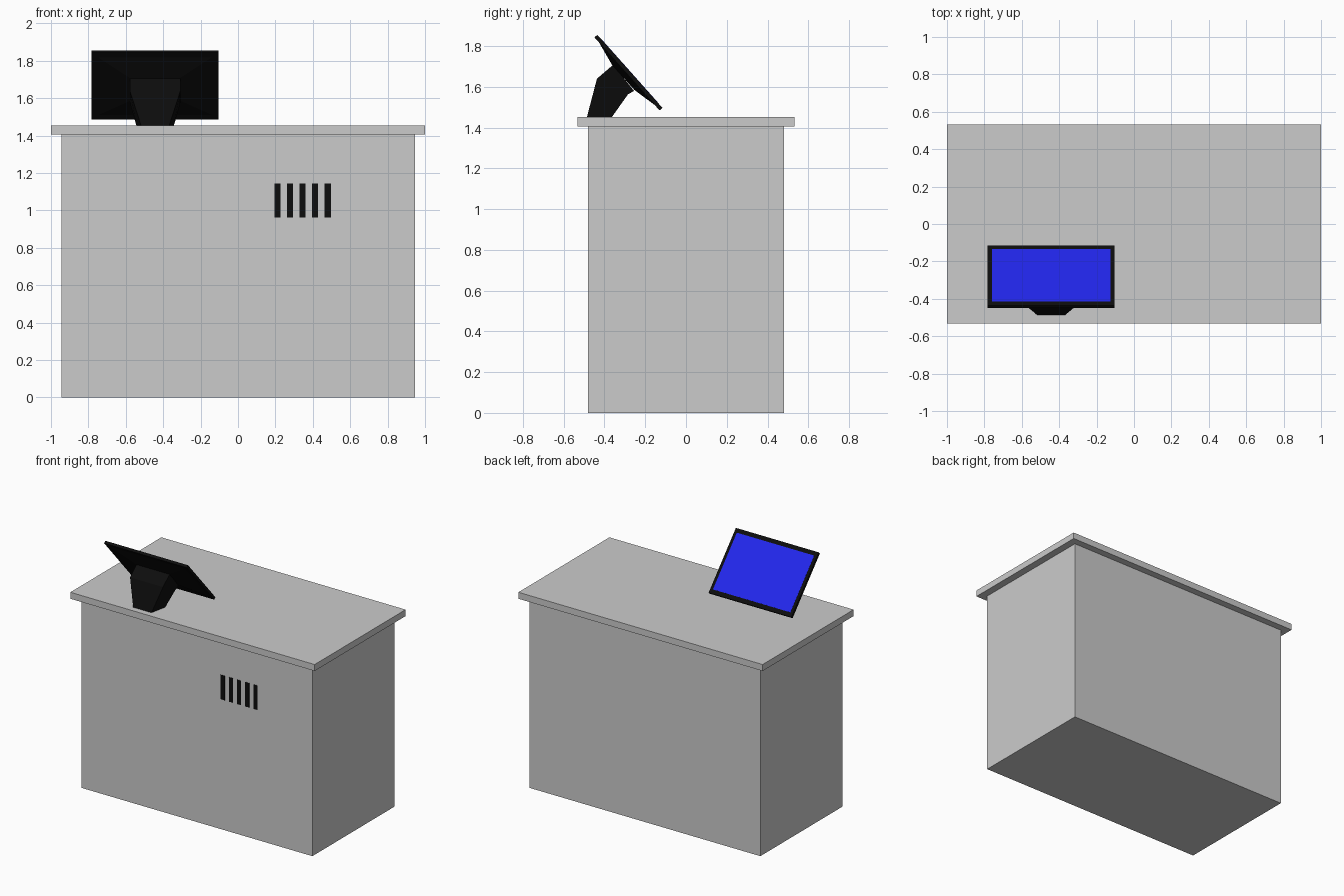
import bpy, bmesh, math
from mathutils import Matrix

if "Cube" in bpy.data.objects:
    bpy.data.objects.remove(bpy.data.objects["Cube"])


def material(name, color):
    m = bpy.data.materials.new(name)
    m.diffuse_color = (*color, 1)
    m.use_nodes = True
    m.node_tree.nodes["Principled BSDF"].inputs["Base Color"].default_value = m.diffuse_color
    return m


BLACK = material("black", (0.004, 0.004, 0.004))
BLUE = material("screen_blue", (0.016, 0.02, 0.85))


def finish(name, bm, mat=None, matrix=None):
    bmesh.ops.recalc_face_normals(bm, faces=bm.faces)
    mesh = bpy.data.meshes.new(name)
    bm.to_mesh(mesh)
    bm.free()
    ob = bpy.data.objects.new(name, mesh)
    bpy.context.collection.objects.link(ob)
    if mat:
        mesh.materials.append(mat)
    if matrix:
        ob.matrix_world = matrix
    return ob


def box(name, lo, hi, mat=None, matrix=None):
    bm = bmesh.new()
    size = [b - a for a, b in zip(lo, hi)]
    mid = [(a + b) / 2 for a, b in zip(lo, hi)]
    bmesh.ops.create_cube(bm, size=1, matrix=Matrix.Translation(mid) @ Matrix.Diagonal((*size, 1)))
    return finish(name, bm, mat, matrix)


def loft(name, rings, mat, matrix=None):
    """Closed solid through rings of equal point count."""
    bm = bmesh.new()
    loops = [[bm.verts.new(p) for p in ring] for ring in rings]
    n = len(loops[0])
    for a, b in zip(loops, loops[1:]):
        for i in range(n):
            j = (i + 1) % n
            bm.faces.new((a[i], a[j], b[j], b[i]))
    bm.faces.new(loops[0])
    bm.faces.new(loops[-1])
    return finish(name, bm, mat, matrix)


def rect(w, h, z):
    return [(-w, -h, z), (w, -h, z), (w, h, z), (-w, h, z)]


# Counter body and overhanging top
box("counter_body", (-0.945, -0.48, 0), (0.945, 0.48, 1.405))
box("counter_top", (-1, -0.532, 1.405), (1, 0.532, 1.453))

# Vent slots on the front
for i in range(5):
    x = 0.195 + i * 0.067
    box(f"vent_slot_{i + 1}", (x, -0.482, 0.962), (x + 0.033, -0.47, 1.143), BLACK)

# Tilted monitor: local y runs down the slope, local z faces the user
CX = -0.443
tilt = Matrix.Translation((CX, -0.2825, 1.67)) @ Matrix.Rotation(math.radians(-48.3), 4, 'X')
HW, HL, HT = 0.339, 0.24, 0.0095
box("monitor_frame", (-HW, -HL, -HT), (HW, HL, HT), BLACK, tilt)
box("monitor_screen", (-HW + 0.022, -HL + 0.03, 0), (HW - 0.022, HL - 0.03, HT + 0.001), BLUE, tilt)

# Tapered housing on the monitor's back
loft("monitor_back", [rect(HW - 0.03, HL - 0.03, -HT + 0.001), rect(0.135, 0.082, -0.035)], BLACK, tilt)

# Stand: side profile (y, z, half width), flaring upward
profile = [(-0.486, 1.453, 0.075), (-0.437, 1.64, 0.135), (-0.358, 1.708, 0.135),
           (-0.255, 1.58, 0.135), (-0.285, 1.563, 0.132), (-0.363, 1.453, 0.10)]
loft("monitor_stand", [[(CX + s * w, y, z) for y, z, w in profile] for s in (-1, 1)], BLACK)
